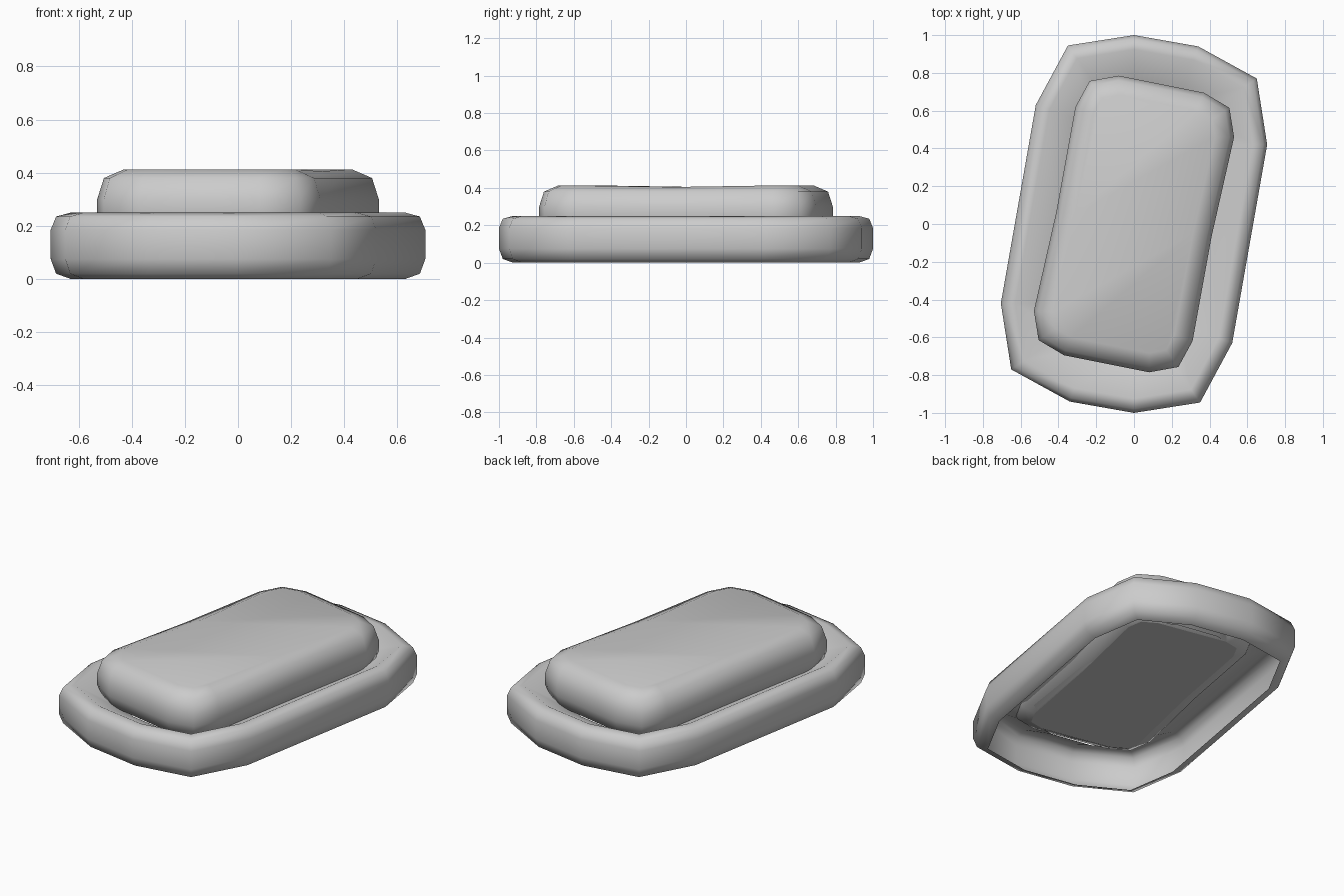
import bpy, bmesh
from mathutils import Vector

if "Cube" in bpy.data.objects:
    bpy.data.objects.remove(bpy.data.objects["Cube"])


def full_outline(half):
    # Outlines repeat after half a turn about z
    pts = [Vector(p) for p in half]
    return pts + [-p for p in pts]


def inset(pts, d):
    # Mitred inward offset of a clockwise outline
    out = []
    n = len(pts)
    for i, p in enumerate(pts):
        a = (p - pts[i - 1]).normalized()
        b = (pts[(i + 1) % n] - p).normalized()
        na, nb = Vector((a.y, -a.x)), Vector((b.y, -b.x))
        out.append(p + (na + nb) * (d / (1 + na.dot(nb))))
    return out


def loft(name, outline, profile, dip=None):
    # Stack inset outlines by (inset, height), bridge them, optionally cap
    bm = bmesh.new()
    loops = [[bm.verts.new((p.x, p.y, z)) for p in inset(outline, d)]
             for d, z in profile]
    n = len(outline)
    for lo, hi in zip(loops, loops[1:]):
        for i in range(n):
            j = (i + 1) % n
            bm.faces.new((lo[j], lo[i], hi[i], hi[j]))
    if dip:
        a, b = dip
        for i in dip:
            loops[-1][i].co.z -= 0.008
        top = loops[-1]
        for f in (top[a:b + 1], top[b:] + top[:a + 1]):
            bm.faces.new(f[::-1])
        bm.faces.new(loops[0])
    for f in bm.faces:
        f.smooth = True
    if dip:
        # Crisp edge around the flat underside
        for i in range(n):
            bm.edges.get((loops[0][i], loops[0][(i + 1) % n])).smooth = False
    me = bpy.data.meshes.new(name)
    bm.to_mesh(me)
    bm.free()
    ob = bpy.data.objects.new(name, me)
    bpy.context.collection.objects.link(ob)
    return ob


# Rounded open-bottomed rim whose top slopes down under the block
rim = full_outline([(0, 1), (0.34, 0.94), (0.65, 0.77), (0.705, 0.42),
                    (0.52, -0.63), (0.35, -0.945)])
loft("base_rim", rim, [(0.075, 0.0), (0.02, 0.02), (0, 0.075), (0, 0.185),
                       (0.02, 0.235), (0.075, 0.25), (0.30, 0.125)])

# Closed rounded block set into the rim, slightly sunken across the middle
block = full_outline([(-0.08, 0.785), (0.37, 0.695), (0.505, 0.615),
                      (0.53, 0.46), (0.41, -0.07), (0.31, -0.62),
                      (0.235, -0.757)])
loft("raised_block", block, [(0.10, 0.125), (0.03, 0.155), (0, 0.23),
                             (0, 0.30), (0.025, 0.38), (0.10, 0.413)],
     dip=(4, 11))
